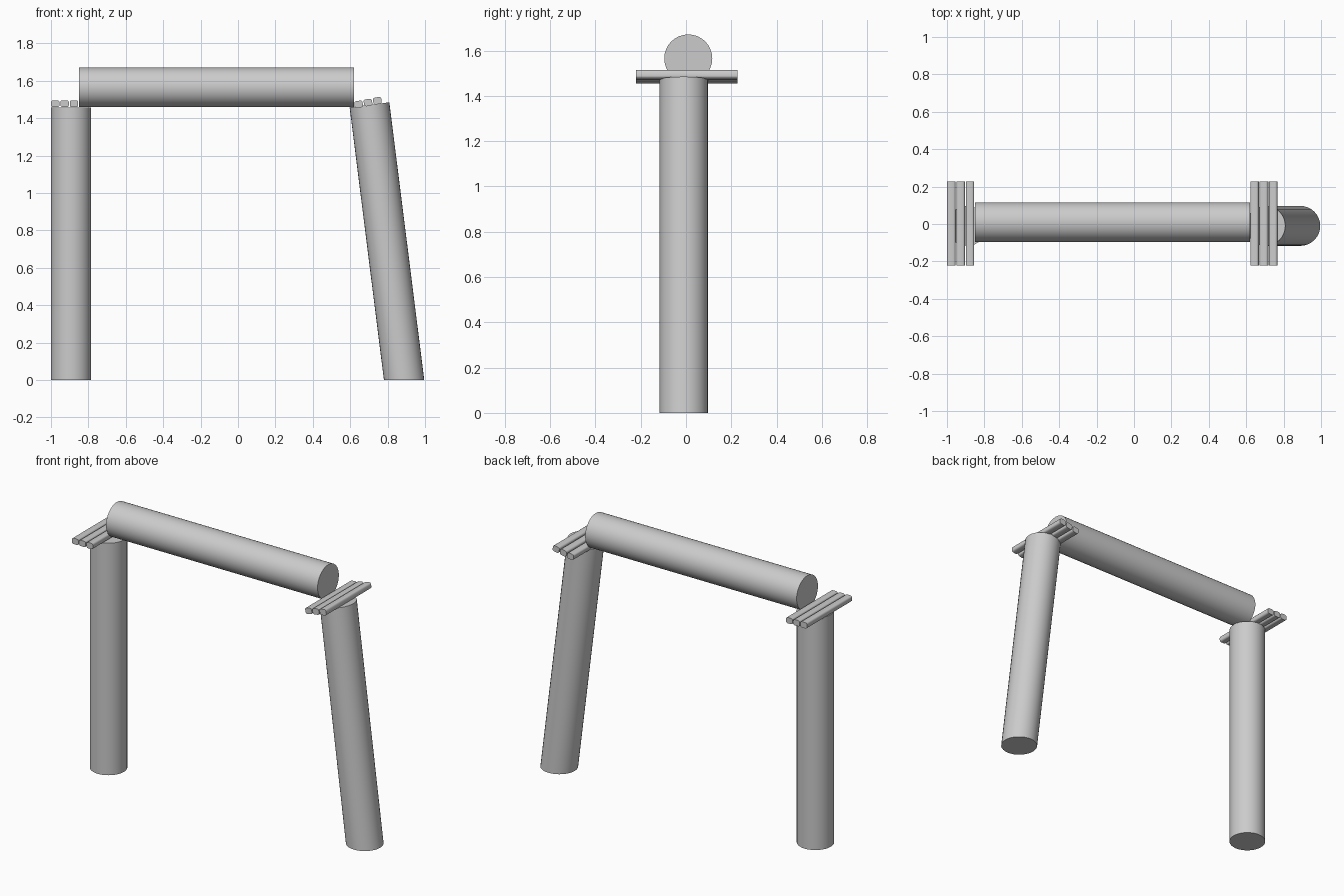
import bpy, bmesh, math
from mathutils import Matrix, Vector

if "Cube" in bpy.data.objects:
    bpy.data.objects.remove(bpy.data.objects["Cube"])


def finish(bm, name):
    bmesh.ops.recalc_face_normals(bm, faces=bm.faces)
    mesh = bpy.data.meshes.new(name)
    bm.to_mesh(mesh)
    bm.free()
    obj = bpy.data.objects.new(name, mesh)
    bpy.context.collection.objects.link(obj)
    bpy.ops.object.select_all(action='DESELECT')
    obj.select_set(True)
    bpy.context.view_layer.objects.active = obj
    bpy.ops.object.shade_smooth_by_angle(angle=math.radians(40))
    return obj


def log(name, start, end, radius, flat_foot=False):
    start, end = Vector(start), Vector(end)
    axis = end - start
    bm = bmesh.new()
    turn = Vector((0, 0, 1)).rotation_difference(axis).to_matrix().to_4x4()
    bmesh.ops.create_cone(bm, cap_ends=True, segments=32, radius1=radius,
                          radius2=radius, depth=axis.length,
                          matrix=Matrix.Translation((start + end) / 2) @ turn)
    if flat_foot:  # slide the lower rim along the axis onto the ground
        for v in bm.verts:
            if v.co.z < 0.5:
                v.co -= axis * (v.co.z / axis.z)
    return finish(bm, name)


def slat(name, centre, tilt):
    # rounded bar running front to back
    bm = bmesh.new()
    place = (Matrix.Translation(centre) @ Matrix.Rotation(tilt, 4, 'Y')
             @ Matrix.Diagonal((0.045, 0.448, 0.037, 1)))
    bmesh.ops.create_cube(bm, size=1, matrix=place)
    long_edges = [e for e in bm.edges
                  if abs(e.verts[0].co.y - e.verts[1].co.y) > 0.3]
    bmesh.ops.bevel(bm, geom=long_edges, offset=0.011, segments=3,
                    profile=0.5, affect='EDGES')
    return finish(bm, name)


# Posts: one upright, one leaning inwards
log("left_post", (-0.893, -0.01, 0), (-0.893, -0.01, 1.458), 0.107)
log("right_post", (0.888, -0.01, 0), (0.703, -0.01, 1.471), 0.107, True)

# Crossbeam resting on the post tops
log("crossbeam", (-0.85, 0.01, 1.565), (0.62, 0.01, 1.565), 0.106)

# Lashing slats laid side by side on each post top
for i in range(3):
    slat(f"left_slat_{i + 1}", (-0.977 + i * 0.05, 0.003, 1.477), 0)
    slat(f"right_slat_{i + 1}", (0.645 + i * 0.05, 0.003, 1.474 + i * 0.0095),
         -math.radians(10))
